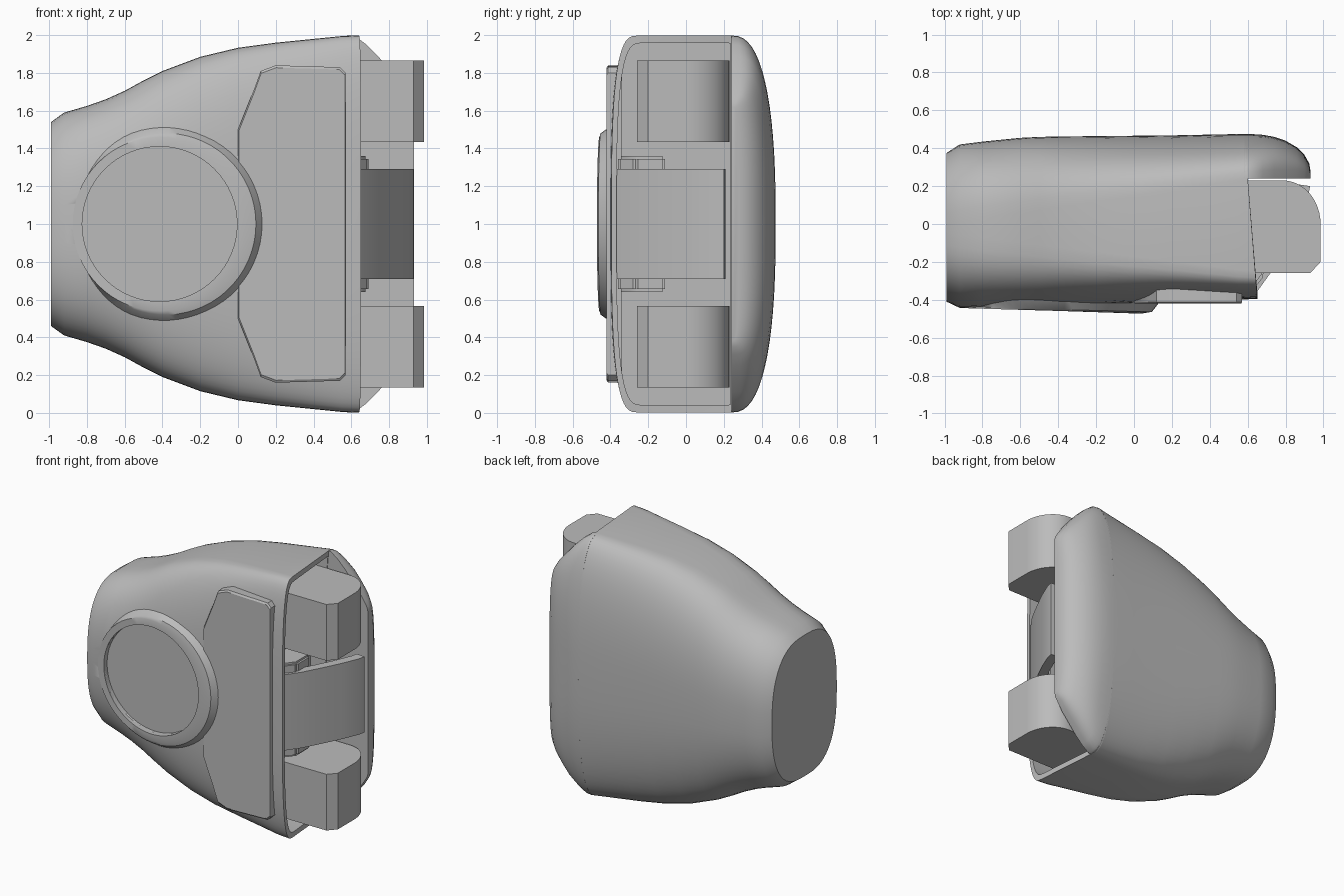
import bpy, bmesh, math
from mathutils import Vector

old = bpy.data.objects.get("Cube")
if old:
    bpy.data.objects.remove(old, do_unlink=True)

grey = bpy.data.materials.new("plain grey")
grey.use_nodes = True
grey.diffuse_color = (0.5, 0.5, 0.5, 1)
grey.node_tree.nodes["Principled BSDF"].inputs["Base Color"].default_value = (0.5, 0.5, 0.5, 1)


def finish(bm, name, angle=35):
    bmesh.ops.recalc_face_normals(bm, faces=bm.faces)
    mesh = bpy.data.meshes.new(name)
    bm.to_mesh(mesh)
    bm.free()
    mesh.materials.append(grey)
    ob = bpy.data.objects.new(name, mesh)
    bpy.context.collection.objects.link(ob)
    bpy.ops.object.select_all(action='DESELECT')
    ob.select_set(True)
    bpy.context.view_layer.objects.active = ob
    bpy.ops.object.shade_smooth_by_angle(angle=math.radians(angle))
    return ob


def loft(bm, loops):
    """Skin closed loops of points and cap both ends."""
    rings = [[bm.verts.new(p) for p in loop] for loop in loops]
    for a, b in zip(rings, rings[1:]):
        for i in range(len(a)):
            j = (i + 1) % len(a)
            bm.faces.new((a[i], a[j], b[j], b[i]))
    bm.faces.new(rings[0])
    bm.faces.new(rings[-1])


def arc(x, centre, depth, height, power, start, steps=32):
    """Half of a rounded section; start 0 is the back, pi is the front."""
    pts = []
    for i in range(steps + 1):
        t = start - math.pi / 2 + math.pi * i / steps
        c, s = math.cos(t), math.sin(t)
        pts.append(Vector((x, centre + depth * math.copysign(abs(c) ** (2 / power), c),
                           1 + height * math.copysign(abs(s) ** (2 / power), s))))
    return pts


def prism(name, outline, z0, z1, bevel=0):
    """Outline in x and y raised from z0 to z1."""
    bm = bmesh.new()
    loft(bm, [[(x, y, z) for x, y in outline] for z in (z0, z1)])
    if bevel:
        bmesh.ops.bevel(bm, geom=bm.edges[:], offset=bevel, segments=2, affect='EDGES')
    return finish(bm, name)


# Main shell: x, half height, front y, back y
stations = [(-0.99, 0.54, -0.41, 0.375), (-0.92, 0.59, -0.443, 0.42),
            (-0.8, 0.625, -0.445, 0.435), (-0.7, 0.66, -0.445, 0.445),
            (-0.6, 0.705, -0.444, 0.455), (-0.5, 0.76, -0.443, 0.46),
            (-0.4, 0.81, -0.442, 0.462), (-0.2, 0.885, -0.435, 0.464),
            (0, 0.933, -0.42, 0.466), (0.2, 0.96, -0.405, 0.468),
            (0.4, 0.98, -0.4, 0.472), (0.55, 0.995, -0.4, 0.475),
            (0.62, 0.998, -0.395, 0.475)]
loops = []
for x, h, yf, yb in stations:
    t = (x + 0.99) / 1.61
    cf, cb = -0.05 - 0.2 * t, 0.24 * t
    loops.append(arc(x, cb, yb - cb, h, 2.5, 0)
                 + arc(x, cf, cf - yf, h, 2.6 + 0.6 * t, math.pi))
for p in loops[-1]:
    p.x -= 0.08 * p.y
# Open end: thin rim, then a recess
rim = [Vector((p.x, min(p.y * 0.93, 0.235), 1 + (p.z - 1) * 0.96)) for p in loops[-1]]
floor = [Vector((0.45, p.y, p.z)) for p in rim]
bm = bmesh.new()
loft(bm, loops + [rim, floor])
shell = finish(bm, "shell")

# Round recess in the front
cx, radius = -0.415, 0.41
bm = bmesh.new()
loft(bm, [[(cx + radius * math.cos(a), y, 1 + radius * math.sin(a))
           for a in (2 * math.pi * i / 64 for i in range(64))] for y in (-0.6, -0.405)])
cutter = finish(bm, "recess_cutter")
cutter.hide_render = True
mod = shell.modifiers.new("recess", 'BOOLEAN')
mod.object = cutter
mod.operation = 'DIFFERENCE'
mod.solver = 'EXACT'
bpy.context.view_layer.objects.active = shell
bpy.ops.object.modifier_apply(modifier=mod.name)
bpy.data.objects.remove(cutter, do_unlink=True)

# Raised collar, highest on the side toward the panel
bm = bmesh.new()
rings = []
for i in range(64):
    a = 2 * math.pi * i / 64
    side = 0.5 + 0.5 * math.cos(a)
    top = -0.445 - 0.027 * side
    section = [(radius, -0.38), (radius, top), (radius + 0.05, top),
               (0.45 + 0.06 * side, top + 0.008), (0.48 + 0.09 * side, -0.385)]
    rings.append([bm.verts.new((cx + r * math.cos(a), y, 1 + r * math.sin(a))) for r, y in section])
for a, b in zip(rings, rings[1:] + rings[:1]):
    for i in range(5):
        j = (i + 1) % 5
        bm.faces.new((a[i], a[j], b[j], b[i]))
finish(bm, "recess_collar")

# Raised front panel
half = [(0.57, 0.8), (0.54, 0.83), (0.2, 0.84), (0.12, 0.81), (0.08, 0.7), (0.0, 0.5)]
outline = half + [(x, -z) for x, z in reversed(half)]
bm = bmesh.new()
loft(bm, [[(0.3 + (x - 0.3) * k, y, 1 + z * k) for x, z in outline]
          for k, y in ((1, -0.34), (1, -0.412), (0.985, -0.421))])
finish(bm, "front_panel")

# Back lip curling round the open end
bm = bmesh.new()
loft(bm, [arc(x, 0.24, yb - 0.24, h, n, 0) for x, h, yb, n in
          ((0.58, 0.997, 0.475, 2.5), (0.62, 0.995, 0.475, 2.5), (0.68, 0.95, 0.471, 2.7),
           (0.74, 0.89, 0.46, 3), (0.8, 0.82, 0.44, 3.2), (0.86, 0.75, 0.405, 3.5),
           (0.9, 0.69, 0.365, 4), (0.925, 0.65, 0.32, 4), (0.932, 0.62, 0.28, 4))])
finish(bm, "back_lip")

# Upper and lower blocks with a rounded back corner
block = [(0.46, -0.26), (0.93, -0.26), (0.985, -0.2), (0.985, 0.0)]
block += [(0.785 + 0.2 * math.cos(a), 0.0 + 0.23 * math.sin(a))
          for a in (math.pi / 2 * i / 12 for i in range(1, 13))] + [(0.46, 0.23)]
prism("lower_block", block, 0.135, 0.565)
prism("upper_block", block, 1.435, 1.865)

# Sloping tongue between the blocks, with a short wide root
front = [(0.63, -0.385), (0.72, -0.26), (0.8, -0.11), (0.87, 0.03), (0.92, 0.15), (0.93, 0.2)]
prism("tongue", front + [(x - 0.07, y + 0.01) for x, y in reversed(front)], 0.71, 1.29)
prism("tongue_root", [(0.48, -0.36), (0.62, -0.36), (0.69, -0.27), (0.69, -0.11), (0.48, -0.11)],
      0.64, 1.36, 0.015)
